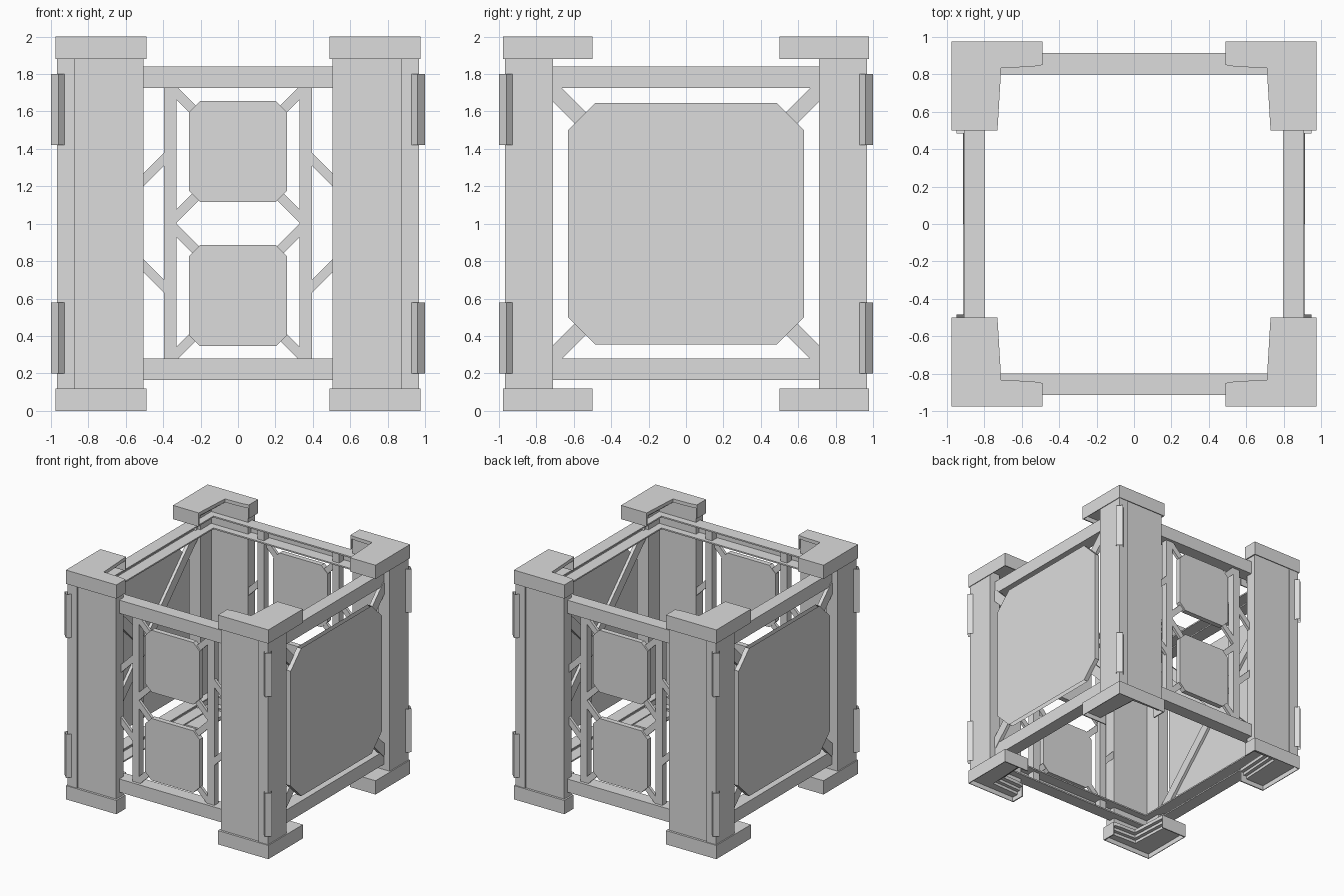
import bpy, bmesh, math
from mathutils import Matrix, Vector

old = bpy.data.objects.get("Cube")
if old:
    bpy.data.objects.remove(old, do_unlink=True)

grey = bpy.data.materials.new("plain_grey")
grey.use_nodes = True
grey.diffuse_color = (0.72, 0.72, 0.72, 1)
grey.node_tree.nodes["Principled BSDF"].inputs["Base Color"].default_value = (0.72, 0.72, 0.72, 1)


def finish(name, bm, open_ends=False):
    bmesh.ops.recalc_face_normals(bm, faces=bm.faces)
    if open_ends:
        flat = [f for f in bm.faces if abs(f.normal.z) > .9]
        bmesh.ops.delete(bm, geom=flat, context="FACES")
    mesh = bpy.data.meshes.new(name)
    bm.to_mesh(mesh)
    bm.free()
    mesh.materials.append(grey)
    obj = bpy.data.objects.new(name, mesh)
    bpy.context.collection.objects.link(obj)


def add_prism(bm, points, low, high):
    """Extrude an outline upward between two heights."""
    face = bm.faces.new([bm.verts.new((x, y, low)) for x, y in points])
    up = bmesh.ops.extrude_face_region(bm, geom=[face])["geom"]
    bmesh.ops.translate(bm, vec=(0, 0, high - low),
                        verts=[v for v in up if isinstance(v, bmesh.types.BMVert)])


def rect(x0, x1, y0, y1):
    return [(x0, y0), (x1, y0), (x1, y1), (x0, y1)]


def mirrored(points, sx, sy):
    return [(x * sx, y * sy) for x, y in points]


def wall_part(name, layers, turn, open_ends=False):
    """Stand outlines (across, height) up in a wall, then turn them about z."""
    bm = bmesh.new()
    for points, inner, outer in layers:
        add_prism(bm, points, inner, outer)
    stand = Matrix(((1, 0, 0, 0), (0, 0, -1, 0), (0, 1, 0, 0), (0, 0, 0, 1)))
    bm.transform(Matrix.Rotation(math.radians(turn), 4, "Z") @ stand)
    finish(name, bm, open_ends)


def brace(name, a, b, width, inner, outer, turn):
    a, b = Vector(a), Vector(b)
    side = (b - a).orthogonal().normalized() * width / 2
    wall_part(name, [([a - side, b - side, b + side, a + side], inner, outer)], turn)


def panel(name, half, low, high, cut, inner, outer, turn, open_ends=False):
    pts = [(-half + cut, low), (half - cut, low), (half, low + cut), (half, high - cut),
           (half - cut, high), (-half + cut, high), (-half, high - cut), (-half, low + cut)]
    wall_part(name, [(pts, inner, outer)], turn, open_ends)


def channel(name, low, high, inner, outer, turn):
    """Beam with an outer web and two flanges, open towards the inside."""
    t = .012
    wall_part(name, [(rect(-.87, .87, low, high), outer - t, outer),
                     (rect(-.87, .87, low, low + t), inner, outer - t),
                     (rect(-.87, .87, high - t, high), inner, outer - t)], turn)


# Corner posts, hollow end caps and corner guards
post = [(.967, .957), (.505, .957), (.505, .86), (.86, .86), (.86, .71), (.967, .71)]
cap = [(.977, .977), (.49, .977), (.49, .85), (.55, .84), (.71, .835), (.73, .5), (.977, .5)]
cap_walls = [rect(.49, .977, .971, .977), rect(.971, .977, .5, .977),
             rect(.49, .5, .85, .977), rect(.73, .977, .5, .51)]
guard = [(1, .96), (.96, 1), (.92, .96), (.96, .92)]


def cap_step(r):
    return [(.969, .969), (.5, .969), (.5, .85 + r), (.71 + r, .84 + r), (.73 + r, .51), (.969, .51)]


for sx, side in ((1, "left"), (-1, "right")):
    for sy, end in ((-1, "front"), (1, "back")):
        tag = end + "_" + side
        bm = bmesh.new()
        add_prism(bm, mirrored(post, sx, sy), .1, 1.97)
        add_prism(bm, mirrored(rect(.875, .967, .94, .968), sx, sy), .1, 1.95)
        finish(tag + "_post", bm)
        for base, level in ((0, "bottom"), (1.88, "top")):
            bm = bmesh.new()
            add_prism(bm, mirrored(cap, sx, sy), base + .09, base + .12)
            for i in (1, 2):
                add_prism(bm, mirrored(cap_step(.03 * i), sx, sy),
                          base + .09 - .025 * i, base + .115 - .025 * i)
            for wall in cap_walls:
                add_prism(bm, mirrored(wall, sx, sy), base, base + .095)
            finish(tag + "_" + level + "_cap", bm)
        for low, level in ((.2, "lower"), (1.42, "upper")):
            bm = bmesh.new()
            add_prism(bm, mirrored(guard, sx, sy), low, low + .38)
            finish(tag + "_" + level + "_guard", bm, open_ends=True)

# Front and back walls: beams, uprights, small panels and braces
for turn, wall in ((0, "front"), (180, "back")):
    for low, level in ((.165, "bottom"), (1.725, "top")):
        channel(f"{wall}_{level}_beam", low, low + .115, .8, .915, turn)
    for s, side in ((-1, "right"), (1, "left")):
        wall_part(f"{wall}_{side}_upright", [(rect(s * .33, s * .395, .19, 1.815), .83, .89)], turn)
        brace(f"{wall}_{side}_upper_strut", (s * .53, 1.21), (s * .37, 1.37), .05, .865, .89, turn)
        brace(f"{wall}_{side}_lower_strut", (s * .53, .8), (s * .37, .64), .05, .865, .89, turn)
    for mid, low, high, level in ((.635, .345, .885, "lower"), (1.37, 1.115, 1.655, "upper")):
        panel(f"{wall}_{level}_panel", .262, low, high, .06, .86, .905, turn)
        for s in (-1, 1):
            brace(f"{wall}_{level}_cross_brace", (-.36, mid - .36 * s), (.36, mid + .36 * s),
                  .05, .865, .89, turn)

# Side walls: beams, one large panel with open rims and crossed braces
for turn, wall in ((90, "left"), (270, "right")):
    for low, level in ((.165, "bottom"), (1.725, "top")):
        channel(f"{wall}_{level}_beam", low, low + .115, .797, .91, turn)
    panel(f"{wall}_panel", .63, .355, 1.645, .145, .91, .95, turn, open_ends=True)
    for s in (-1, 1):
        brace(f"{wall}_cross_brace", (-.73, 1 - .73 * s), (.73, 1 + .73 * s), .085, .885, .915, turn)
